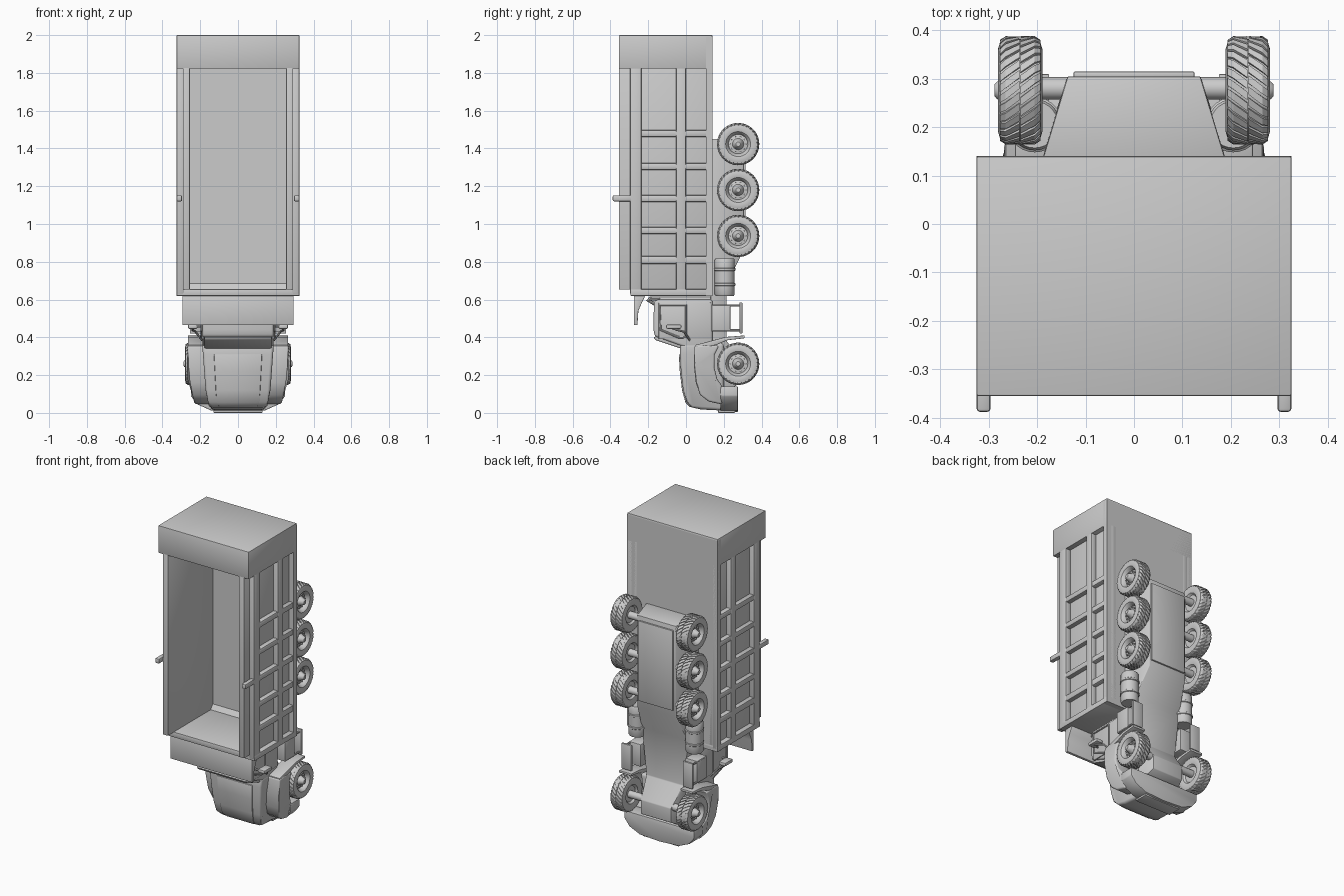
import bpy, bmesh, math
from mathutils import Vector, Matrix

if "Cube" in bpy.data.objects:
    bpy.data.objects.remove(bpy.data.objects["Cube"])


def finish(name, bm, bevel=0.0, seg=2, smooth=35):
    bmesh.ops.recalc_face_normals(bm, faces=bm.faces)
    if bevel:
        edges = [e for e in bm.edges if len(e.link_faces) == 2 and e.calc_face_angle(0) > 0.6]
        bmesh.ops.bevel(bm, geom=edges, offset=bevel, segments=seg, profile=0.5,
                        affect='EDGES', clamp_overlap=True)
    me = bpy.data.meshes.new(name)
    bm.to_mesh(me)
    bm.free()
    ob = bpy.data.objects.new(name, me)
    bpy.context.collection.objects.link(ob)
    bpy.ops.object.select_all(action='DESELECT')
    ob.select_set(True)
    bpy.context.view_layer.objects.active = ob
    bpy.ops.object.shade_smooth_by_angle(angle=math.radians(smooth))
    return ob


def loft(name, rings, bevel=0.0, seg=2):
    bm = bmesh.new()
    vs = [[bm.verts.new(p) for p in r] for r in rings]
    n = len(vs[0])
    for a, b in zip(vs, vs[1:]):
        for i in range(n):
            bm.faces.new((a[i], a[(i + 1) % n], b[(i + 1) % n], b[i]))
    bm.faces.new(vs[0])
    bm.faces.new(vs[-1])
    return finish(name, bm, bevel, seg)


def prism(name, prof, x0, x1, bevel=0.0, warp=lambda z: 1.0, seg=2):
    """Extrude a (y, z) outline along x; warp narrows x by height."""
    return loft(name, [[(x * warp(z), y, z) for y, z in prof] for x in (x0, x1)], bevel, seg)


def box(name, x0, x1, y0, y1, z0, z1, bevel=0.0):
    return prism(name, [(y0, z0), (y1, z0), (y1, z1), (y0, z1)], x0, x1, bevel)


def lathe(name, prof, centre, axis='X', n=40):
    rings = []
    for k in range(n):
        a = 2 * math.pi * k / n
        c, s = math.cos(a), math.sin(a)
        rings.append([Vector((h, r * c, r * s) if axis == 'X' else (r * c, r * s, h)) + Vector(centre)
                      for h, r in prof])
    bm = bmesh.new()
    vs = [[bm.verts.new(p) for p in r] for r in rings]
    for k in range(n):
        a, b = vs[k], vs[(k + 1) % n]
        for i in range(len(prof) - 1):
            bm.faces.new((a[i], a[i + 1], b[i + 1], b[i]))
    bm.faces.new([r[0] for r in vs])
    bm.faces.new([r[-1] for r in vs])
    return finish(name, bm)


def tube(name, pts, r, closed=False):
    cu = bpy.data.curves.new(name, 'CURVE')
    cu.dimensions = '3D'
    cu.bevel_depth = r
    cu.bevel_resolution = 2
    cu.use_fill_caps = True
    sp = cu.splines.new('POLY')
    sp.points.add(len(pts) - 1)
    for p, q in zip(sp.points, pts):
        p.co = (*q, 1)
    sp.use_cyclic_u = closed
    tmp = bpy.data.objects.new(name + "_path", cu)
    bpy.context.collection.objects.link(tmp)
    me = bpy.data.meshes.new_from_object(tmp.evaluated_get(bpy.context.evaluated_depsgraph_get()))
    bm = bmesh.new()
    bm.from_mesh(me)
    bpy.data.objects.remove(tmp)
    return finish(name, bm)


# Cargo bed: open trough with solid tail block
box("bed_floor", -.325, .325, .106, .14, .62, 1.99)
box("bed_front_wall", -.325, .325, -.295, .14, .62, .655, .003)
box("bed_tail", -.325, .325, -.355, .14, 1.822, 2.0, .004)
prism("bed_floor_chamfer", [(.11, .65), (.08, .65), (.11, .69)], -.26, .26)
rows = [.656, .788, .83, .947, .984, 1.116, 1.153, 1.286, 1.322, 1.46, 1.497, 1.83]
for s in (-1, 1):
    box("bed_side_wall", s * .255, s * .292, -.355, .14, .652, 1.83, .003)
    for y0, y1 in ((-.297, -.235), (-.053, 0), (.106, .14)):
        box("side_rail", s * .285, s * .325, y0, y1, .63, 1.83, .007)
    for z0, z1 in zip(rows[1:-1:2], rows[2:-1:2]):
        box("side_rib", s * .285, s * .322, -.26, .12, z0, z1, .009)
    box("side_hook", s * .296, s * .325, -.388, -.28, 1.12, 1.152, .007)

# Shield that overhangs the cab
prism("cab_shield", [(-.275, .465), (-.257, .465), (-.252, .54), (-.235, .58), (-.215, .622), (-.275, .622)],
      -.295, .295, .003)

# Chassis: trapezoid section with varying depth
rings = []
for z, y in ((.13, .24), (.17, .31), (.26, .31), (.38, .215), (.68, .215), (.86, .305), (1.45, .305)):
    w = .195 - (y - .13) * .33
    k = 1.0 if z > .4 else .8
    rings.append([(-.19 * k, .13, z), (.19 * k, .13, z), (w * k, y, z), (-w * k, y, z)])
loft("chassis", rings, .004)
box("chassis_plate", -.125, .125, .30, .315, .9, 1.42, .004)

# Wheels with treads, bolts and axles
TYRE = [(-.028, .001), (-.028, .05), (-.04, .06), (-.046, .085), (-.041, .101), (-.031, .106), (.031, .106),
        (.041, .101), (.046, .085), (.042, .066), (.037, .062), (.031, .057), (.014, .051), (.018, .03),
        (.034, .022), (.048, .018), (.053, .012), (.053, .001)]
CY = .276
for z in (.26, .937, 1.18, 1.423):
    lathe("axle", [(-.21, .023), (.21, .023)], (0, CY + .004, z), n=20)
    for s in (-1, 1):
        cx = s * .235
        lathe("wheel", [(s * h, r) for h, r in TYRE], (cx, CY, z))
        bm = bmesh.new()
        for k in range(30):
            for side in (-1, 1):
                # slanted tread lug from the centre line to the shoulder
                ring = []
                for h, r, tw in ((.001, .112, 0), (.03, .112, .2), (.042, .104, .28)):
                    pts = []
                    for da, dr in ((-.075, 0), (.075, 0), (.075, -.01), (-.075, -.01)):
                        a = (k + .5 * (side > 0)) * math.tau / 30 + side * s * tw + da
                        pts.append(bm.verts.new((cx + side * h, CY + (r + dr) * math.cos(a),
                                                 z + (r + dr) * math.sin(a))))
                    ring.append(pts)
                for a, b in zip(ring, ring[1:]):
                    for i in range(4):
                        bm.faces.new((a[i], a[(i + 1) % 4], b[(i + 1) % 4], b[i]))
                bm.faces.new(ring[0])
                bm.faces.new(ring[-1])
        finish("tyre_tread", bm, smooth=25)
        bm = bmesh.new()
        for k in range(10):
            a = math.tau * k / 10
            m = Matrix.Translation((cx + s * .018, CY + .04 * math.cos(a), z + .04 * math.sin(a)))
            bmesh.ops.create_cone(bm, cap_ends=True, segments=8, radius1=.005, radius2=.005, depth=.012,
                                  matrix=m @ Matrix.Rotation(math.pi / 2, 4, 'Y'))
        finish("wheel_bolts", bm)

# Cab
prism("cab", [(-.165, .405), (-.172, .44), (-.17, .59), (-.15, .6), (.14, .6), (.14, .345), (0, .345), (-.025, .355)],
      -.188, .188, .012, seg=3)
prism("windscreen_frame", [(-.172, .40), (-.16, .385), (-.01, .335), (0, .36), (-.15, .41)], -.178, .178, .006)
box("cab_rear_wall", -.165, .165, -.14, .15, .59, .612, .006)

# Hood and raised centre panel
HOOD = [(-.03, .365), (-.032, .31), (-.027, .22), (-.015, .12), (.003, .055), (.03, .028), (.08, .018), (.2, .012)]


def narrow(z):
    return 1 - .12 * max(0, (.36 - z) / .31) - (.12 if z < .04 else 0)


prism("hood", HOOD + [(.2, .37)], -.19, .19, .016, narrow, 3)
prism("hood_panel", [(y - .006, z) for y, z in HOOD[1:6]] + [(.05, .06), (.05, .31)], -.13, .13, .005, narrow)

# Bumper: tapered plan outline, stacked along y
plan = [(-.25, .14), (-.25, .09), (-.215, .045), (-.14, .012), (0, .004),
        (.14, .012), (.215, .045), (.25, .09), (.25, .14)]
loft("bumper", [[(x, y, z) for x, z in plan] for y in (.182, .275)], .005)
box("bumper_step", -.13, .13, .17, .26, .0, .06, .004)

for s in (-1, 1):
    # Front fender and mudguard
    prism("fender", [(.045, .355), (.042, .25), (.052, .16), (.075, .095), (.12, .06), (.19, .045), (.19, .145),
                     (.165, .18), (.15, .24), (.152, .31), (.175, .355), (.1, .36)],
          s * .15, s * .268, .01, lambda z: 1 - .14 * max(0, (.2 - z) / .15), 3)
    prism("mudguard", [(.05, .335), (.16, .36), (.22, .385), (.31, .395), (.31, .41), (.21, .402), (.12, .378),
                       (.05, .36)], s * .175, s * .265, .003)
    # Door, window frame and mirror
    box("door", s * .18, s * .193, -.145, .13, .39, .585, .004)
    tube("window_frame", [(s * .193, -.135, .44), (s * .193, -.14, .57), (s * .193, .0, .57),
                          (s * .193, .0, .40), (s * .193, -.04, .40)], .006, True)
    box("mirror", s * .215, s * .265, -.105, -.025, .445, .468, .007)
    tube("mirror_arm", [(s * .19, .02, .385), (s * .225, -.01, .43), (s * .24, -.05, .44), (s * .24, -.09, .455),
                        (s * .19, -.1, .46)], .006)
    # Pipes behind the cab
    tube("rear_pipe", [(s * .15, -.16, .575), (s * .15, -.2, .595), (s * .15, -.19, .605), (s * .15, .21, .605)], .011)
    # Entry steps
    box("step_box", s * .16, s * .245, .135, .235, .43, .575, .005)
    box("step_tread", s * .185, s * .255, .284, .298, .42, .585, .003)
    for z in (.437, .568):
        tube("step_rod", [(s * .24, .14, z), (s * .24, .29, z)], .006)
    # Fuel tank with straps
    lathe("fuel_tank", [(.62, .035), (.62, .048), (.628, .053), (.672, .053), (.675, .057), (.685, .057), (.688, .053),
                        (.752, .053), (.755, .057), (.765, .057), (.768, .053), (.81, .053), (.818, .048),
                        (.818, .035)], (s * .205, .205, 0), 'Z', 28)
